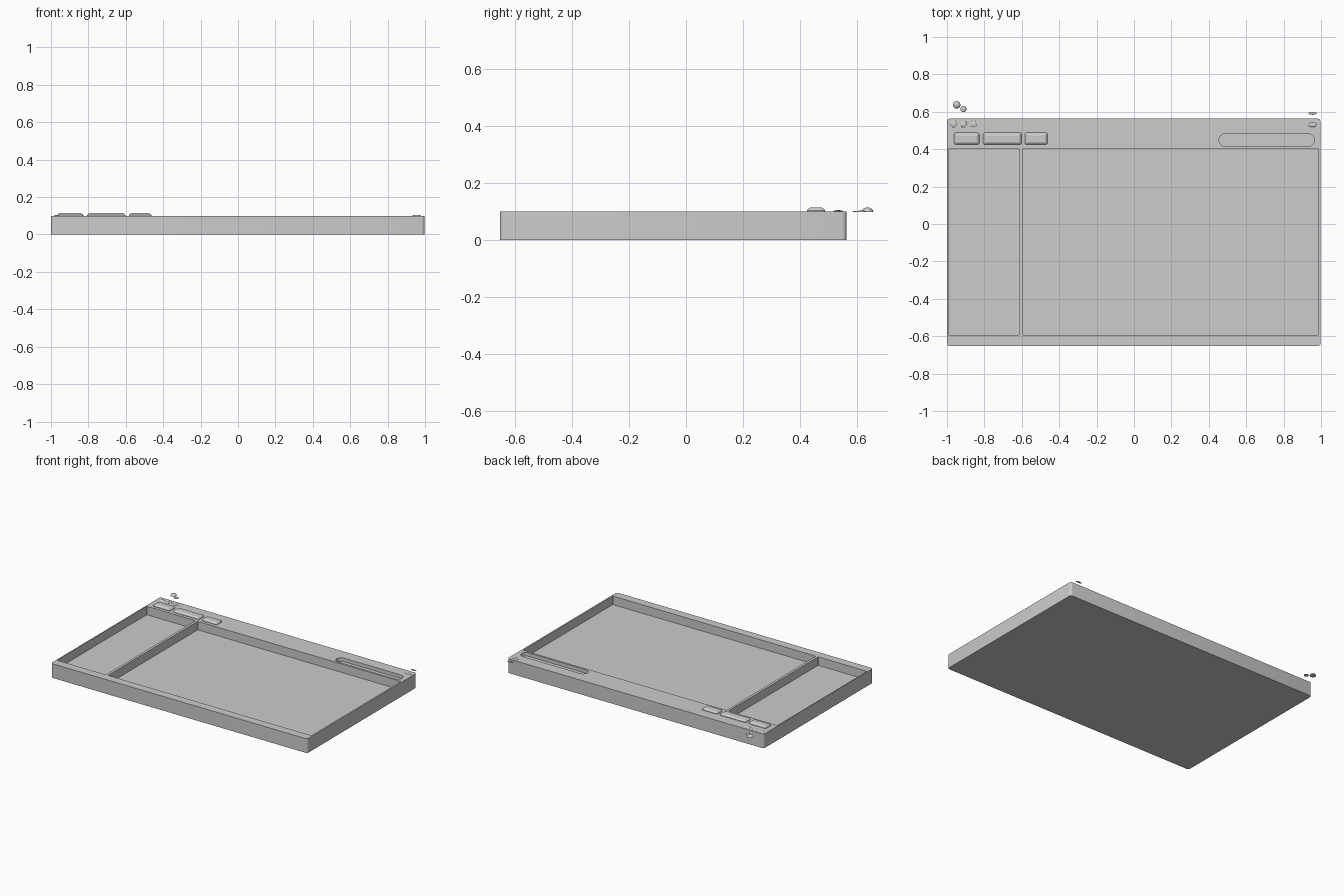
import bpy, bmesh
from math import sin, cos, pi

cube = bpy.data.objects.get("Cube")
if cube:
    bpy.data.objects.remove(cube, do_unlink=True)

grey = bpy.data.materials.new("plain grey")
grey.use_nodes = True
colour = (0.604, 0.604, 0.604, 1)
grey.diffuse_color = colour
grey.node_tree.nodes["Principled BSDF"].inputs["Base Color"].default_value = colour


def loft(name, rings):
    """Skin a stack of matching rings and cap both ends."""
    bm = bmesh.new()
    loops = [[bm.verts.new(p) for p in ring] for ring in rings]
    n = len(loops[0])
    bm.faces.new(loops[0][::-1])
    bm.faces.new(loops[-1])
    for low, high in zip(loops, loops[1:]):
        for i in range(n):
            j = (i + 1) % n
            bm.faces.new((low[i], low[j], high[j], high[i]))
    mesh = bpy.data.meshes.new(name)
    bm.to_mesh(mesh)
    bm.free()
    mesh.materials.append(grey)
    obj = bpy.data.objects.new(name, mesh)
    bpy.context.collection.objects.link(obj)
    return obj


def rounded_ring(x0, x1, y0, y1, z, r, seg):
    corners = [(x1 - r, y1 - r), (x0 + r, y1 - r), (x0 + r, y0 + r), (x1 - r, y0 + r)]
    ring = []
    for k, (cx, cy) in enumerate(corners):
        for s in range(seg + 1):
            a = pi / 2 * (k + s / seg)
            ring.append((cx + r * cos(a), cy + r * sin(a), z))
    return ring


def slab(name, x0, x1, y0, y1, levels, r, seg=4):
    """Rounded rectangle with (height, inset) levels."""
    return loft(name, [rounded_ring(x0 + i, x1 - i, y0 + i, y1 - i, z, max(r - i, 0.002), seg)
                       for z, i in levels])


def dome(name, x, y, rx, ry, z, h, sides=24, steps=5):
    rings = []
    for s in range(steps + 1):
        a = 0.97 * pi / 2 * s / steps
        rings.append([(x + rx * cos(a) * cos(2 * pi * i / sides),
                       y + ry * cos(a) * sin(2 * pi * i / sides),
                       z + h * sin(a)) for i in range(sides)])
    obj = loft(name, rings)
    smooth(obj)
    return obj


def activate(obj):
    bpy.ops.object.select_all(action='DESELECT')
    obj.select_set(True)
    bpy.context.view_layer.objects.active = obj


def smooth(obj):
    activate(obj)
    bpy.ops.object.shade_smooth_by_angle()


TOP = 0.1

# Tray body with two pockets and a pill-shaped slot
tray = slab("tray_body", -1, 0.997, -0.653, 0.563, [(0, 0), (TOP, 0)], 0.015)
cutters = [
    slab("side_pocket_cutter", -0.992, -0.613, -0.594, 0.402, [(0.04, 0), (0.2, 0)], 0.003, 1),
    slab("main_pocket_cutter", -0.595, 0.986, -0.594, 0.402, [(0.04, 0), (0.2, 0)], 0.003, 1),
    slab("slot_cutter", 0.455, 0.965, 0.416, 0.482, [(0.075, 0), (0.2, 0)], 0.032, 8),
]
for cutter in cutters:
    cutter.hide_render = True
    activate(tray)
    mod = tray.modifiers.new("cut", 'BOOLEAN')
    mod.operation = 'DIFFERENCE'
    mod.solver = 'EXACT'
    mod.object = cutter
    bpy.ops.object.modifier_apply(modifier=mod.name)
    bpy.data.objects.remove(cutter, do_unlink=True)
smooth(tray)

# Raised bar buttons with softened tops
for name, x0, x1 in (("left_button", -0.962, -0.827),
                     ("middle_button", -0.806, -0.602),
                     ("right_button", -0.584, -0.463)):
    slab(name, x0, x1, 0.424, 0.488,
         [(TOP - 0.005, 0), (TOP + 0.003, 0), (TOP + 0.008, 0.004),
          (TOP + 0.012, 0.009), (TOP + 0.014, 0.014)], 0.01)

# Row of small round buttons
for i in range(3):
    dome("round_button_%d" % (i + 1), -0.965 + 0.054 * i, 0.534, 0.018, 0.018, TOP - 0.001, 0.006)

# Oval stud on the corner and the loose oval behind it
dome("oval_stud", 0.955, 0.53, 0.024, 0.012, TOP - 0.001, 0.006)
dome("loose_oval", 0.955, 0.592, 0.022, 0.008, TOP - 0.002, 0.004)

# Loose round studs behind the tray
dome("loose_large_stud", -0.948, 0.637, 0.02, 0.02, TOP - 0.002, 0.016)
dome("loose_small_stud", -0.912, 0.615, 0.016, 0.016, TOP - 0.002, 0.006)
